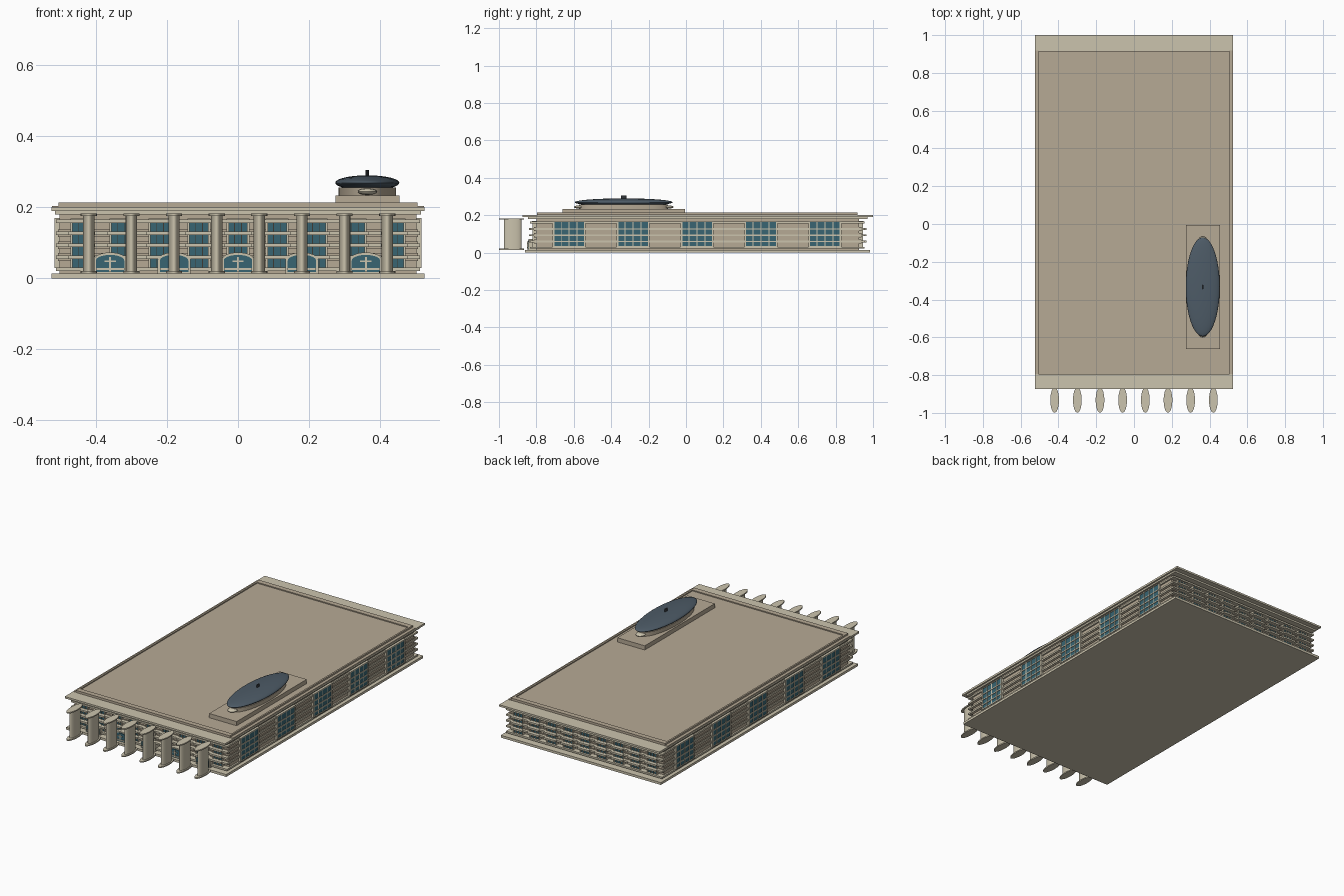
import bpy, bmesh, math
from mathutils import Matrix, Vector

if "Cube" in bpy.data.objects:
    bpy.data.objects.remove(bpy.data.objects["Cube"])


def material(name, rgb):
    m = bpy.data.materials.new(name)
    m.diffuse_color = (*rgb, 1)
    m.use_nodes = True
    m.node_tree.nodes["Principled BSDF"].inputs["Base Color"].default_value = m.diffuse_color
    return m


PALE = material("pale_stone", (0.60, 0.55, 0.42))
TAN = material("tan_stone", (0.47, 0.40, 0.30))
GLASS = material("teal_glass", (0.04, 0.13, 0.17))
SLATE = material("slate_dome", (0.075, 0.105, 0.135))
DARK = material("dark_metal", (0.03, 0.035, 0.04))


def finish(name, bm, mat, smooth=False):
    bmesh.ops.recalc_face_normals(bm, faces=bm.faces)
    me = bpy.data.meshes.new(name)
    bm.to_mesh(me)
    bm.free()
    ob = bpy.data.objects.new(name, me)
    bpy.context.collection.objects.link(ob)
    me.materials.append(mat)
    if smooth:
        bpy.ops.object.select_all(action='DESELECT')
        ob.select_set(True)
        bpy.context.view_layer.objects.active = ob
        bpy.ops.object.shade_smooth_by_angle(angle=math.radians(35))
    return ob


def boxes(name, bounds, mat):
    """Each entry is x0, x1, y0, y1, z0, z1."""
    bm = bmesh.new()
    for x0, x1, y0, y1, z0, z1 in bounds:
        c = Vector((x0 + x1, y0 + y1, z0 + z1)) / 2
        mtx = Matrix.Translation(c) @ Matrix.Diagonal((abs(x1 - x0), abs(y1 - y0), z1 - z0, 1))
        bmesh.ops.create_cube(bm, size=1, matrix=mtx)
    return finish(name, bm, mat)


def discs(name, items, mat, seg=32):
    """Elliptical cylinders: x, y, radius x, radius y, z0, z1."""
    bm = bmesh.new()
    for x, y, rx, ry, z0, z1 in items:
        mtx = Matrix.Translation((x, y, (z0 + z1) / 2)) @ Matrix.Diagonal((rx, ry, z1 - z0, 1))
        bmesh.ops.create_cone(bm, cap_ends=True, segments=seg, radius1=1, radius2=1, depth=1, matrix=mtx)
    return finish(name, bm, mat, True)


def ellipsoids(name, items, mat, seg=40):
    bm = bmesh.new()
    for x, y, z, rx, ry, rz in items:
        mtx = Matrix.Translation((x, y, z)) @ Matrix.Diagonal((rx, ry, rz, 1))
        bmesh.ops.create_uvsphere(bm, u_segments=seg, v_segments=seg // 2, radius=1, matrix=mtx)
    return finish(name, bm, mat, True)


def arches(name, xs, half, spring, rise, z0, y0, y1, mat):
    bm = bmesh.new()
    for x in xs:
        prof = [(x - half, z0), (x + half, z0)]
        prof += [(x + half * math.cos(math.pi * i / 16), spring + rise * math.sin(math.pi * i / 16))
                 for i in range(17)]
        f = bm.faces.new([bm.verts.new((px, y0, pz)) for px, pz in prof])
        ext = bmesh.ops.extrude_face_region(bm, geom=[f])
        bmesh.ops.translate(bm, verts=[v for v in ext['geom'] if isinstance(v, bmesh.types.BMVert)],
                            vec=(0, y1 - y0, 0))
    return finish(name, bm, mat)


# Main building: plinth, walls and banded masonry
YF, YB = -0.80, 0.925
boxes("plinth", [(-.525, .525, -.86, .985, 0, .014)], PALE)
boxes("walls", [(-.503, .503, YF, YB, .014, .182)], TAN)
LEVELS = (.026, .06, .093, .127, .161)
boxes("wall_bands", [(-.512, .512, YF - .034, YB + .03, z - .005, z + .005) for z in LEVELS], PALE)
boxes("wall_band_backing", [(-.507, .507, YF - .012, YB + .012, z - .011, z + .011)
                            for z in LEVELS[1:4]], TAN)

# Cornice and roof with a shallow raised rim
boxes("cornice", [(-.515, .515, -.845, .97, .180, .190), (-.525, .525, -.873, 1, .190, .201)], PALE)
boxes("cornice_side_trim", [(s * .503, s * .523, -.795, .918, .2, .204) for s in (-1, 1)], TAN)
boxes("roof_deck", [(-.5, .5, -.79, .912, .2, .208)], TAN)
boxes("roof_rim", [(s * .495, s * .505, -.797, .917, .2, .214) for s in (-1, 1)]
      + [(-.495, .495, a, b, .2, .214) for a, b in ((-.797, -.767), (.887, .917))], TAN)

# Front and back windows
glass, frames = [], []
for i in range(-4, 5):
    x = i * .11
    for y, d in ((YF, -1), (YB, 1)):
        glass.append((x - .029, x + .029, y, y + d * .016, .03, .165))
        for dx in (-.029, -.010, .010, .029):
            w = .003 if abs(dx) > .02 else .001
            frames.append((x + dx - w, x + dx + w, y, y + d * .022, .03, .165))
        for z in LEVELS[1:4]:
            frames.append((x - .038, x + .038, y, y + d * .04, z - .005, z + .005))
        frames.append((x - .032, x + .032, y, y + d * .024, .163, .169))
boxes("end_window_glass", glass, GLASS)
boxes("end_window_frames", frames, PALE)

# Side windows
glass, frames = [], []
for i in range(5):
    y = -.625 + i * .342
    for s in (-1, 1):
        glass.append((s * .5, s * .5135, y - .084, y + .084, .03, .167))
        for dy in (-.084, -.042, 0, .042, .084):
            w = .005 if abs(dy) > .08 else .0025
            frames.append((s * .5, s * .516, y + dy - w, y + dy + w, .03, .167))
        for z in (.032, .06, .093, .127, .167):
            frames.append((s * .5, s * .517, y - .088, y + .088, z - .003, z + .003))
boxes("side_window_glass", glass, GLASS)
boxes("side_window_frames", frames, PALE)

# Arched front doors with centre bar and threshold
doors = [i * .18 for i in range(-2, 3)]
arches("door_frames", doors, .046, .052, .021, .014, YF, YF - .042, PALE)
arches("door_glass", doors, .040, .050, .016, .018, YF - .03, YF - .046, GLASS)
boxes("door_bars", [(x - .003, x + .003, YF - .03, YF - .05, .018, .06) for x in doors]
      + [(x - .04, x + .04, YF - .03, YF - .05, .024, .029) for x in doors]
      + [(x - .016, x + .016, YF - .03, YF - .05, .046, .050) for x in doors], PALE)

# Freestanding front columns with foot and cap discs
cols = [-.42 + i * .12 for i in range(8)]
discs("column_shafts", [(x, -.927, .016, .047, .018, .18) for x in cols], PALE)
discs("column_feet", [(x, -.932, .023, .067, .014, .021) for x in cols], PALE)
discs("column_caps", [(x, -.932, .023, .067, .176, .183) for x in cols], PALE)

# Rooftop pavilion
PX, PY = .364, -.333
boxes("pavilion_base", [(PX - .09, PX + .09, PY - .328, PY + .328, .206, .233)], TAN)
discs("pavilion_drum", [(PX, PY, .081, .238, .232, .256)], TAN, 48)
ellipsoids("drum_end_lamps", [(PX, PY + s * .235, .244, .027, .032, .009) for s in (-1, 1)], PALE, 20)
ellipsoids("pavilion_dome", [(PX, PY, .269, .09, .262, .021)], SLATE, 48)
discs("dome_finial", [(PX, PY, .0045, .014, .285, .305)], DARK, 16)
